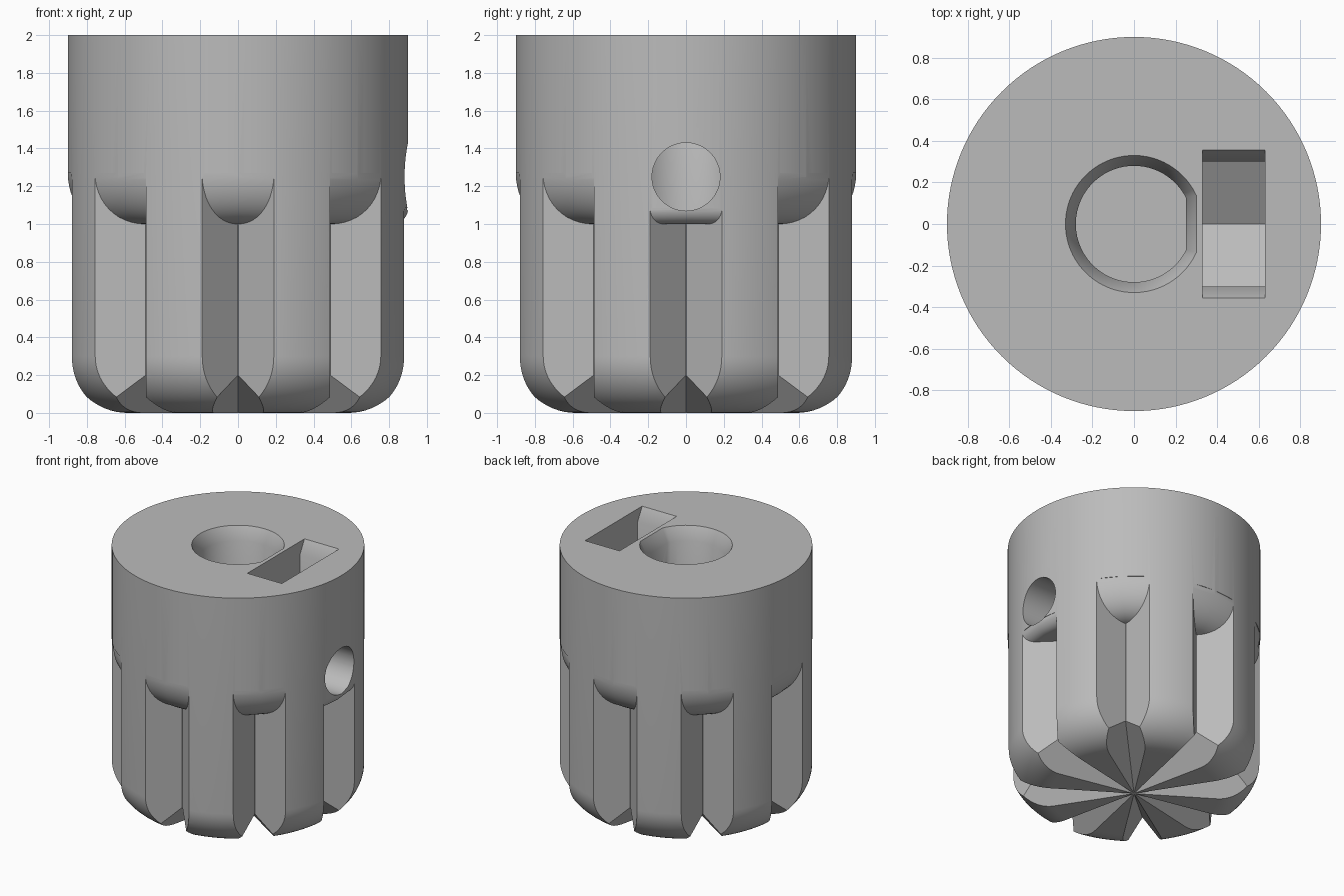
import bpy, bmesh, math
from mathutils import Matrix

cube = bpy.data.objects.get("Cube")
if cube:
    bpy.data.objects.remove(cube, do_unlink=True)

R, APEX, H = 0.9, 0.69, 2.0        # body radius, groove apex radius, height

grey = bpy.data.materials.new("plain_grey")
grey.use_nodes = True
grey.diffuse_color = (0.5, 0.5, 0.5, 1)
grey.node_tree.nodes["Principled BSDF"].inputs["Base Color"].default_value = grey.diffuse_color


def loft(name, rings, turn=0.0):
    """Closed solid through rings of equal point count."""
    bm = bmesh.new()
    loops = [[bm.verts.new(p) for p in ring] for ring in rings]
    for a, b in zip(loops, loops[1:]):
        for i in range(len(a)):
            j = (i + 1) % len(a)
            bm.faces.new((a[i], a[j], b[j], b[i]))
    bm.faces.new(loops[0])
    bm.faces.new(loops[-1])
    bmesh.ops.recalc_face_normals(bm, faces=bm.faces)
    bm.transform(Matrix.Rotation(turn, 4, 'Z'))
    mesh = bpy.data.meshes.new(name)
    bm.to_mesh(mesh)
    bm.free()
    mesh.materials.append(grey)
    obj = bpy.data.objects.new(name, mesh)
    bpy.context.collection.objects.link(obj)
    return obj


def circle(r, z, n=128, flat=None):
    """Round ring, optionally cut flat on its +x side."""
    ring = []
    a = math.acos(flat / r) if flat else 0
    for i in range(n):
        t = a + (2 * math.pi - 2 * a) * i / ((n - 1) if flat else n)
        ring.append((r * math.cos(t), r * math.sin(t), z))
    return ring


def cut(body, cutter):
    cutter.hide_render = True
    mod = body.modifiers.new("cut", 'BOOLEAN')
    mod.operation, mod.solver, mod.object = 'DIFFERENCE', 'EXACT', cutter
    bpy.context.view_layer.objects.active = body
    bpy.ops.object.modifier_apply(modifier=mod.name)
    bpy.data.objects.remove(cutter, do_unlink=True)


def groove(turn, width, height):
    """Right-angled upright channel along +x with a rolled upper end."""
    def section(rc, z):
        w = max(0.0015, (-APEX + math.sqrt(2 * rc * rc - APEX * APEX)) / 2)
        out = 1.05
        return [(out, -(out - APEX), z), (APEX + w, -w, z), (max(rc, APEX + w), 0, z),
                (APEX + w, w, z), (out, out - APEX, z)]
    rings = [section(APEX, -0.1), section(APEX, 0.999)]
    for i in range(13):
        t = math.pi / 2 * i / 12
        rings.append(section(R + 0.001 - width * (1 - math.sin(t)), 1 + height * (1 - math.cos(t))))
    return loft("groove_cutter", rings, turn)


def under_groove(turn):
    """Tapering channel under the base, running out to the rim."""
    def section(r):
        w, h = 0.216 * r, 0.29 * r
        low = w * (h + 0.1) / h if r > 0.1 else w + 0.075
        return [(r, -low, -0.1), (r, low, -0.1), (r, 0, h)]
    return loft("under_groove_cutter", [section(0.02), section(1.0)], turn)


# Body: turned cylinder with a rounded lower rim
FIL = 0.3
rings = []
for i in range(17):
    t = math.pi / 2 * i / 16
    rings.append(circle(R - FIL * (1 - math.sin(t)), FIL * (1 - math.cos(t))))
rings.append(circle(R, H))
body = loft("knob_body", rings)

# Eight finger grooves, shorter rolled end below the screw hole
for k in range(8):
    turn = k * math.pi / 4
    cut(body, groove(turn, 0.085, 0.085) if k == 0 else groove(turn, 0.209, 0.27))
for k in range(8):
    cut(body, under_groove(k * math.pi / 4))

# D-shaped shaft bore with chamfered mouth
cut(body, loft("bore_cutter", [circle(r, z, 64, f) for r, z, f in
    ((0.28, 0.6, 0.25), (0.28, 1.9, 0.25), (0.33, 2.0, 0.30), (0.38, 2.1, 0.35))]))

# Nut slot with pointed floor and chamfered ends
half = [(0.3, 1.08), (0.3, 1.9), (0.355, 2.0), (0.41, 2.1)]
outline = [(0, 0.905)] + half + [(-y, z) for y, z in reversed(half)]
cut(body, loft("slot_cutter", [[(x, y, z) for y, z in outline] for x in (0.33, 0.63)]))

# Radial screw hole into the bore
cut(body, loft("screw_cutter", [[(x, p[0], 1.25 + p[1]) for p in circle(0.18, 0, 48)]
                                for x in (0.1, 1.1)]))

# Smooth shading with crisp creases
bpy.ops.object.select_all(action='DESELECT')
body.select_set(True)
bpy.context.view_layer.objects.active = body
bpy.ops.object.shade_smooth_by_angle(angle=math.radians(30))
